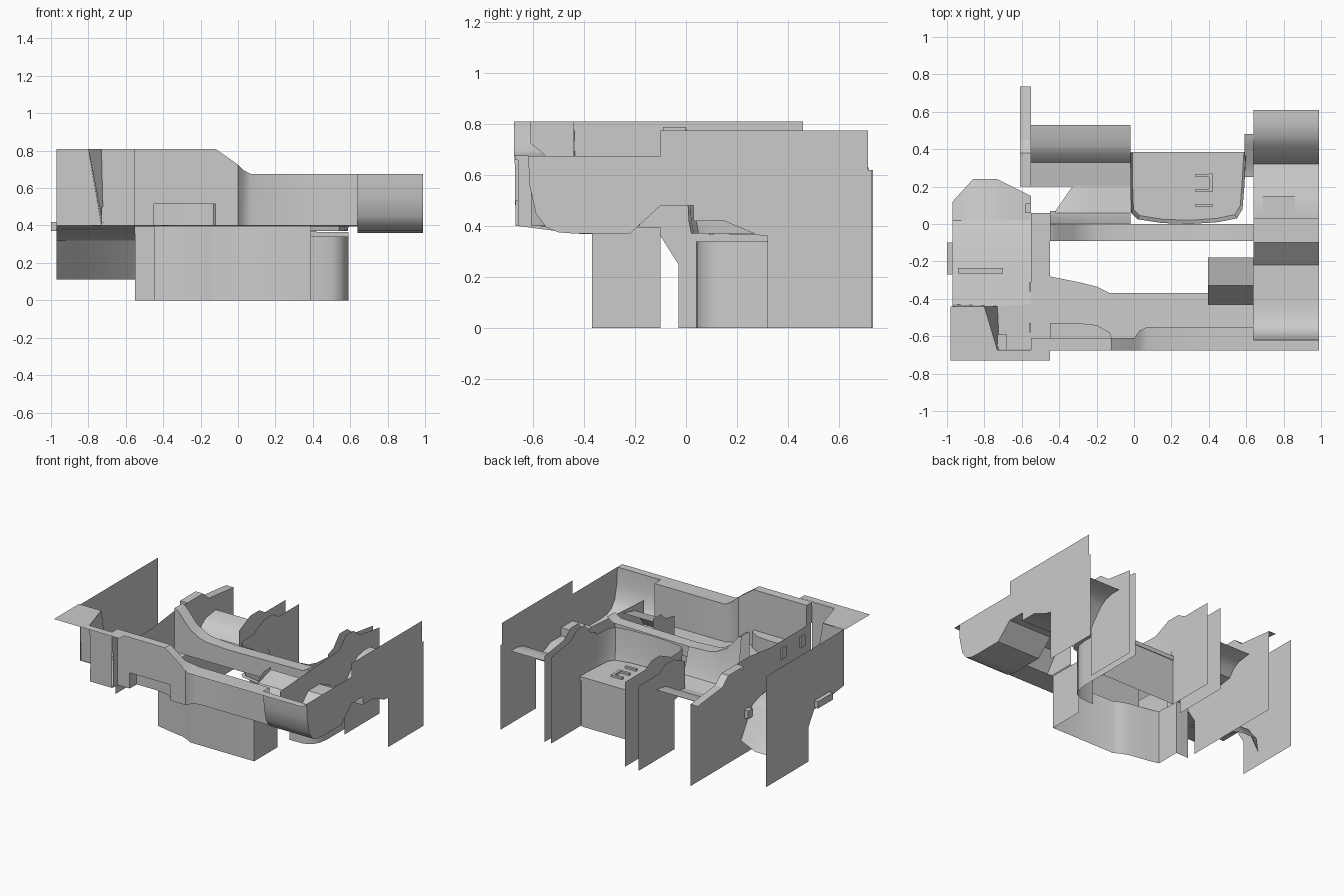
import bpy, bmesh

if "Cube" in bpy.data.objects:
    bpy.data.objects.remove(bpy.data.objects["Cube"])


def finish(name, bm, smooth=True):
    bmesh.ops.remove_doubles(bm, verts=bm.verts, dist=0.0005)
    me = bpy.data.meshes.new(name)
    bm.to_mesh(me)
    bm.free()
    ob = bpy.data.objects.new(name, me)
    bpy.context.collection.objects.link(ob)
    if smooth:
        bpy.ops.object.select_all(action='DESELECT')
        ob.select_set(True)
        bpy.context.view_layer.objects.active = ob
        bpy.ops.object.shade_smooth_by_angle(angle=0.6)
    return ob


def polygon(name, pts):
    """One flat panel."""
    bm = bmesh.new()
    bm.faces.new([bm.verts.new(p) for p in pts])
    bm.normal_update()
    bmesh.ops.triangulate(bm, faces=bm.faces[:])
    return finish(name, bm, False)


def loft(name, rows):
    """Open surface through rows of equal point count."""
    bm = bmesh.new()
    g = [[bm.verts.new(p) for p in r] for r in rows]
    for a, b in zip(g, g[1:]):
        for i in range(len(a) - 1):
            bm.faces.new((a[i], a[i + 1], b[i + 1], b[i]))
    return finish(name, bm)


def bulkhead(name, x, yz):
    return polygon(name, [(x, y, z) for y, z in yz])


def strip(name, yz, x0, x1):
    """Profile in y,z swept along x."""
    return loft(name, [[(x, y, z) for y, z in yz] for x in (x0, x1)])


def flat(name, xy, z):
    return polygon(name, [(x, y, z) for x, y in xy])


def skirt(name, xy, z0, z1):
    return loft(name, [[(x, y, z) for x, y in xy] for z in (z0, z1)])


def box(name, lo, hi):
    bm = bmesh.new()
    bmesh.ops.create_cube(bm, size=1)
    for v in bm.verts:
        v.co = [(a + b) / 2 + c * (b - a) for a, b, c in zip(lo, hi, v.co)]
    return finish(name, bm, False)


# Right end panel and bulkheads
bowl = [(-.62, .675), (-.615, .56), (-.59, .45), (-.55, .395), (-.5, .375), (-.43, .37)]
under = [(-.22, .37), (-.1, .48), (.03, .48), (.03, .42), (.15, .42), (.28, .365), (.32, .36)]
tail = [(.32, 0), (.73, 0), (.73, .62)]
bulkhead("right_end_panel", .99, bowl + under + tail +
         [(.715, .62), (.715, .775), (-.1, .775), (-.1, .675)])
for x in (.64, .59):
    front = [(-.43, .6), (-.43, .37), (-.22, .37), (-.1, .48), (.03, .48)] if x > .6 else [(.2, .62), (.2, .42)]
    bulkhead("right_bulkhead", x, front + [(.28, .365), (.32, .36), (.32, 0), (.72, 0), (.72, .63),
             (.5, .66), (.42, .72), (.33, .72), (.26, .64)])
for x in (-.02, -.13):
    bulkhead("middle_bulkhead", x, [(.2, .38), (.32, .36), (.32, 0), (.735, 0), (.735, .62),
             (.5, .62), (.43, .66), (.33, .66), (.2, .6)])
bulkhead("small_front_bulkhead", .395, [(-.43, .4), (-.18, .4), (-.18, .62), (-.27, .62), (-.33, .57), (-.43, .55)])

# Left partition and left end panel
bulkhead("left_partition", -.55, [(-.66, .4), (-.43, .37), (-.1, .36), (-.03, .25), (-.03, 0), (.735, 0),
         (.735, .6), (.45, .63), (.38, .69), (.2, .69), (.05, .69), (-.2, .66), (-.66, .66)])
strip("partition_cap", [(.2, .66), (.2, .69), (.38, .69), (.45, .63), (.735, .6)], -.61, -.55)
bulkhead("wall_joint", -.55, [(-.67, .66), (-.61, .66), (-.61, .81), (-.67, .81)])
bulkhead("left_end_panel", -.97, [(-.44, .81), (-.44, .4), (-.1, .36), (-.03, .25), (-.03, 0), (.46, 0), (.46, .81)])
box("left_handle", (-1, -.27, .37), (-.97, -.1, .42))

# Front wall: outward flange, upright wall, inner step on the left, floor
# columns: x, top height, wall y, lower wall y, floor edge y
cols = [(-.55, .81, -.61, -.61, -.27), (-.45, .81, -.61, -.61, -.28), (-.45, .81, -.61, -.53, -.28),
        (-.3, .81, -.61, -.53, -.31), (-.2, .81, -.61, -.54, -.335), (-.13, .81, -.61, -.58, -.37),
        (-.12, .81, -.61, -.61, -.37), (.0, .725, -.61, -.61, -.37), (.03, .695, -.57, -.57, -.37),
        (.07, .675, -.55, -.55, -.37), (.39, .675, -.55, -.55, -.37), (.64, .675, -.55, -.55, -.37)]
loft("front_flange", [[(c[0], -.675, c[1]) for c in cols], [(c[0], c[2], c[1]) for c in cols]])
loft("front_wall", [[(c[0], c[2], c[1]) for c in cols], [(c[0], c[2], .515) for c in cols]])
loft("front_wall_step", [[(c[0], c[2], .515) for c in cols[1:7]], [(c[0], c[3], .515) for c in cols[1:7]]])
loft("front_wall_lower", [[(c[0], c[3], .515) for c in cols], [(c[0], c[3], .4) for c in cols]])
loft("front_floor", [[(c[0], c[3], .4) for c in cols], [(c[0], c[4], .395) for c in cols]])

# Lower front box below the floor opening, and the walkway on its left
skirt("lower_front_box", [(.39, -.1), (.39, -.37), (-.13, -.37), (-.16, -.35), (-.22, -.325),
                          (-.36, -.3), (-.45, -.28), (-.45, -.1), (-.55, -.1)], 0, .395)
strip("left_walkway", [(-.28, .395), (.06, .395)], -.55, -.45)

# Right bowl and its rear ledge
strip("right_bowl", [(-.675, .675)] + bowl + under +
      [(.35, .4), (.42, .48), (.47, .515), (.54, .53), (.61, .53)], .64, .99)
strip("front_ledge", [(-.43, .42), (-.33, .56), (-.18, .6)], .395, .64)
strip("middle_rear_ledge", [(.2, .4), (.33, .42), (.37, .47), (.42, .5), (.53, .515)], -.55, -.02)
strip("gap_ledge", [(.25, .4), (.33, .42), (.42, .5), (.48, .515)], .59, .64)

# Left bowl: rim, wall, floor and drop
rim = [(-.97, -.44), (-.8, -.44), (-.73, -.675), (-.55, -.675)]
base = [(-.97, -.43), (-.73, -.44), (-.72, -.67), (-.55, -.67)]
loft("left_wall", [[(x, y, .81) for x, y in rim], [(x, y, .4) for x, y in base]])
flat("corner_flange", [(-.98, -.73), (-.45, -.73), (-.45, -.675)] + rim[::-1] + [(-.98, -.44)], .812)
flat("left_front_floor", base[1:] + [(-.55, -.43)], .4)
loft("left_floor", [[(x, y, z) for x in (-.97, -.76, -.55)]
                    for y, z in [(-.44, .4), (-.25, .375), (-.06, .35), (.02, .32)]])
edge = [(-.97, .12), (-.86, .24), (-.73, .24), (-.55, .15)]
loft("left_drop", [[(x, .02, .32) for x, y in edge], [(x, y, .11) for x, y in edge]])
box("left_floor_bar", (-.94, -.265, .37), (-.7, -.235, .4))
box("left_front_block", (-.73, -.67, .4), (-.68, -.59, .5))

# Cross rail behind the floor opening, ramping up on the left
rail = [(-.45, .79), (-.42, .775), (-.33, .67), (-.25, .625), (-.2, .61), (-.02, .6)]
loft("cross_rail", [[(x, -.09, .47), (x, -.09, h), (x, 0, h)]
                    for x, h in rail + [(.59, .61), (.64, .64)]])
loft("rail_back", [[(x, 0, h), (x, .04, .46), (x, .06, .42), (x, e, .4)]
                   for (x, h), e in zip(rail, [.07, .07, .2, .2, .2, .2])])

# Central seat: curved back, floor, lip and skirt
plan = [(-.02, .38), (-.02, .2), (-.015, .06), (.02, .025), (.15, .005), (.3, 0), (.45, .01),
        (.55, .03), (.58, .08), (.59, .2), (.6, .38)]
loft("seat_back", [[(x, y, .6 if y < .21 else .45) for x, y in plan],
                   [(.285 + (x - .285) * .98, y + .01 * (y < .3), .42) for x, y in plan],
                   [(.285 + (x - .285) * .96, y + .02 * (y < .3), .37) for x, y in plan]])
flat("seat_floor", plan, .365)
box("seat_lip", (-.02, .36, .335), (.59, .385, .365))
skirt("seat_skirt", [(-.02, .38), (.58, .38), (.59, .37), (.59, .19), (.58, .12),
                     (.55, .07), (.5, .045), (.39, .04)], 0, .34)
# Raised fork-shaped catch on the seat floor
box("catch_spine", (.4, .17, .365), (.42, .27, .38))
for y in (.09, .17, .25):
    box("catch_bar", (.33, y, .365), (.42, y + .018, .38))

# Hatch panel on the right shelf and small partition fittings
box("shelf_hatch", (.69, .05, .42), (.86, .15, .428))
box("partition_fitting", (-.58, .06, .26), (-.55, .11, .32))
for y in (-.58, -.36):
    box("partition_latch", (-.56, y, .53), (-.55, y + .05, .61))
